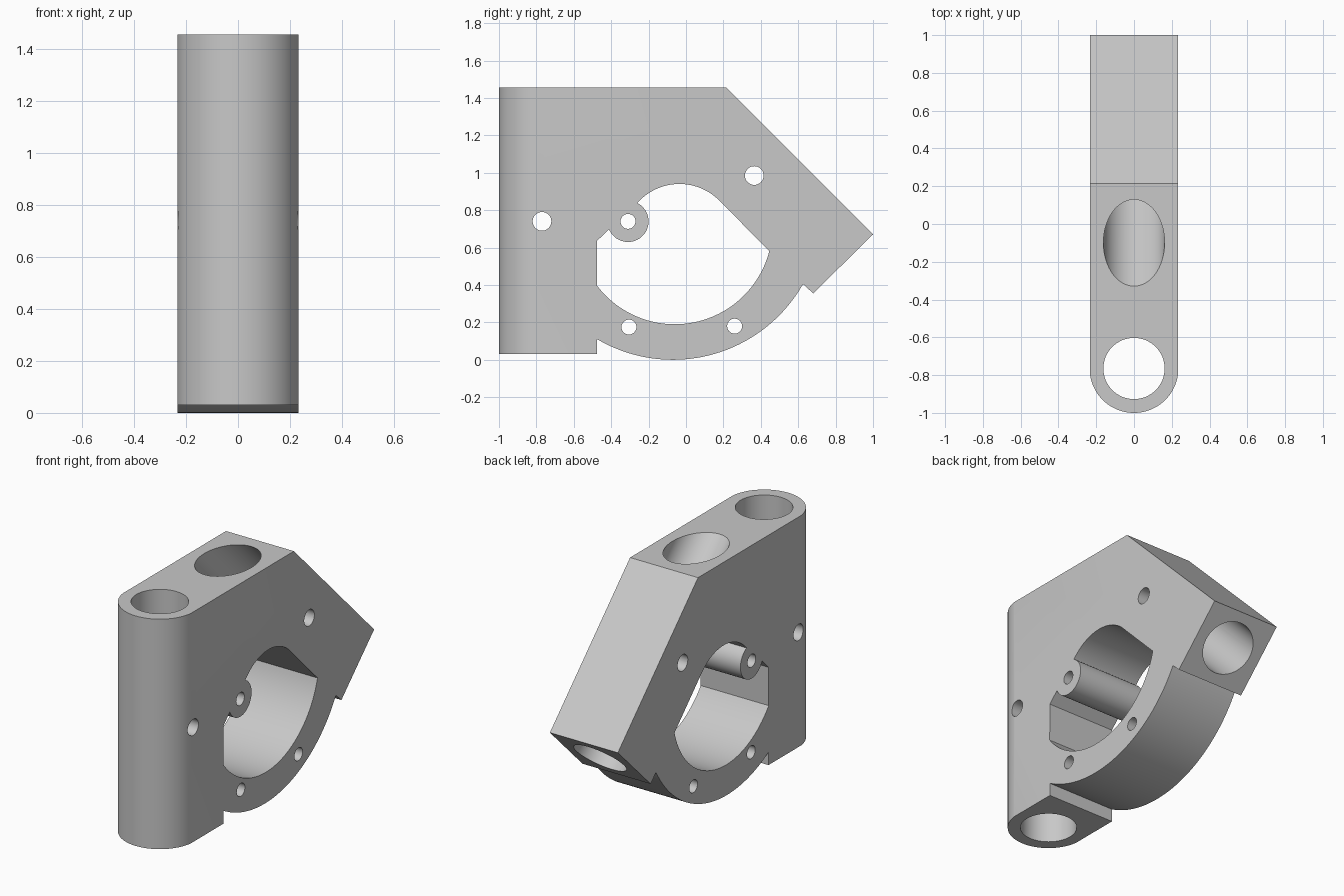
import bpy, bmesh
from math import sin, cos, radians
from mathutils import Vector, Matrix

HALF = 0.233       # half the bracket width
BORE = 0.162       # radius of the two tube sockets
TUBE_Y = -0.765    # axis of the upright socket

old = bpy.data.objects.get("Cube")
if old:
    bpy.data.objects.remove(old, do_unlink=True)

grey = bpy.data.materials.new("light grey")
grey.use_nodes = True
colour = (0.58, 0.58, 0.58, 1)
grey.diffuse_color = colour
grey.node_tree.nodes["Principled BSDF"].inputs["Base Color"].default_value = colour


def arc(a, b, r, start, end, n=40):
    """Points along a circular arc, angles in degrees."""
    angles = [radians(start + (end - start) * i / n) for i in range(n + 1)]
    return [(a + r * cos(t), b + r * sin(t)) for t in angles]


def prism(name, points, origin, u, v, depth):
    """Extrude a closed 2D outline, drawn on axes u and v, along depth."""
    bm = bmesh.new()
    o, u, v = Vector(origin), Vector(u), Vector(v)
    face = bm.faces.new([bm.verts.new(o + u * a + v * b) for a, b in points])
    out = bmesh.ops.extrude_face_region(bm, geom=[face])
    moved = [g for g in out["geom"] if isinstance(g, bmesh.types.BMVert)]
    bmesh.ops.translate(bm, vec=Vector(depth), verts=moved)
    bmesh.ops.recalc_face_normals(bm, faces=bm.faces)
    return finish(name, bm)


def side_prism(name, points, half):
    return prism(name, points, (-half, 0, 0), (0, 1, 0), (0, 0, 1), (2 * half, 0, 0))


def rod(name, centre, direction, r, length, sides=64):
    bm = bmesh.new()
    turn = Vector((0, 0, 1)).rotation_difference(Vector(direction)).to_matrix().to_4x4()
    bmesh.ops.create_cone(bm, cap_ends=True, segments=sides, radius1=r, radius2=r,
                          depth=length, matrix=Matrix.Translation(centre) @ turn)
    return finish(name, bm)


def finish(name, bm):
    mesh = bpy.data.meshes.new(name)
    bm.to_mesh(mesh)
    bm.free()
    mesh.materials.append(grey)
    obj = bpy.data.objects.new(name, mesh)
    bpy.context.collection.objects.link(obj)
    return obj


def combine(target, tool, operation):
    """Apply one boolean and discard the tool."""
    tool.hide_render = True
    mod = target.modifiers.new(operation, "BOOLEAN")
    mod.operation, mod.solver, mod.object = operation, "EXACT", tool
    bpy.context.view_layer.objects.active = target
    bpy.ops.object.modifier_apply(modifier=mod.name)
    bpy.data.objects.remove(tool, do_unlink=True)


# Bracket body: side outline with the curved belly
outline = [(-1, 0.03), (-1, 1.455), (0.215, 1.455), (1, 0.67), (0.68, 0.355)]
outline += arc(-0.07, 0.8, 0.8, -29.6, -120.4, 48)
outline += [(-0.475, 0.03)]
body = side_prism("bracket_body", outline, HALF)

# Rounded front around the upright socket
plan = arc(0, TUBE_Y, 0.235, 180, 360, 64) + [(0.235, 1.2), (-0.235, 1.2)]
combine(body, prism("plan_shape", plan, (0, 0, -0.2), (1, 0, 0), (0, 1, 0), (0, 0, 2)),
        "INTERSECT")

# Central window, leaving the round boss standing
window = arc(-0.06, 0.712, 0.522, 217, 345.5, 48)
window += arc(-0.035, 0.64, 0.3, 45, 138, 32)
window += arc(-0.31, 0.74, 0.11, 63, -158, 40)
window += [(-0.475, 0.636)]
combine(body, side_prism("window_cutter", window, 0.4), "DIFFERENCE")

# Upright and slanted tube sockets
combine(body, rod("upright_socket", (0, TUBE_Y, 0.75), (0, 0, 1), BORE, 2), "DIFFERENCE")
combine(body, rod("slanted_socket", (0, 0.371, 0.984), (0, 1, -1), BORE, 2.4), "DIFFERENCE")

# Cross holes for bolts and pins
for y, z, r in [(-0.77, 0.74, 0.05), (0.365, 0.985, 0.05), (-0.31, 0.74, 0.04),
                (-0.305, 0.175, 0.04), (0.26, 0.18, 0.04)]:
    combine(body, rod("bolt_hole", (0, y, z), (1, 0, 0), r, 0.8, 32), "DIFFERENCE")

# Smooth curved walls, crisp edges
bpy.ops.object.select_all(action="DESELECT")
body.select_set(True)
bpy.context.view_layer.objects.active = body
bpy.ops.object.shade_smooth_by_angle(angle=radians(25))
